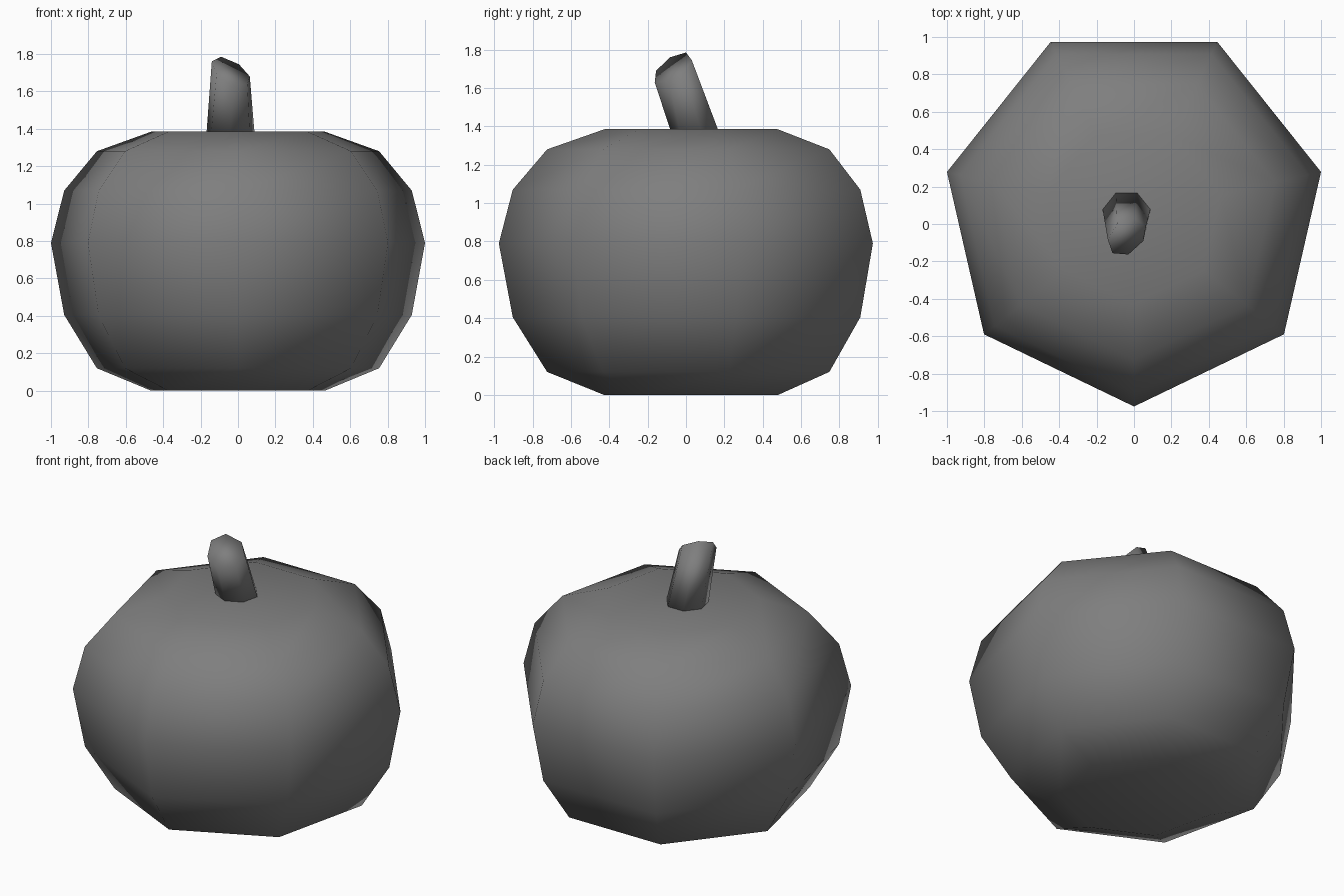
import bpy, bmesh, math
from mathutils import Vector

SIDES = 7

cube = bpy.data.objects.get("Cube")
if cube:
    bpy.data.objects.remove(cube, do_unlink=True)

# One plain grey for the whole model
grey = bpy.data.materials.new("mid grey")
grey.use_nodes = True
grey.diffuse_color = (0.21, 0.21, 0.21, 1)
grey.node_tree.nodes["Principled BSDF"].inputs["Base Color"].default_value = grey.diffuse_color


def ring(x, y, z, radius):
    """Seven-sided ring with one corner pointing to the front."""
    angles = [math.tau * i / SIDES for i in range(SIDES)]
    return [Vector((x + radius * math.sin(a), y - radius * math.cos(a), z)) for a in angles]


def loft(name, rings):
    """Skin a stack of rings, close both ends and shade smooth."""
    bm = bmesh.new()
    loops = [[bm.verts.new(p) for p in r] for r in rings]
    for low, high in zip(loops, loops[1:]):
        for i in range(SIDES):
            j = (i + 1) % SIDES
            bm.faces.new((low[i], low[j], high[j], high[i]))
    bm.faces.new(loops[0][::-1])
    bm.faces.new(loops[-1])
    bmesh.ops.recalc_face_normals(bm, faces=bm.faces)
    for face in bm.faces:
        face.smooth = True
    mesh = bpy.data.meshes.new(name)
    bm.to_mesh(mesh)
    bm.free()
    mesh.materials.append(grey)
    obj = bpy.data.objects.new(name, mesh)
    bpy.context.collection.objects.link(obj)
    return obj


# Squat body: radius and height of each ring
profile = [(0.477, 0), (0.774, 0.12), (0.953, 0.405), (1.0257, 0.79),
           (0.953, 1.07), (0.774, 1.28), (0.475, 1.385)]
loft("pumpkin_body", [ring(0, 0.05, z, r) for r, z in profile])

# Leaning stem with a slanted tip, corners listed from the front round to the right
tip = [(-0.03, -0.163, 1.63), (0.05, -0.09, 1.637), (0.063, -0.015, 1.68),
       (0.005, 0.03, 1.745), (-0.09, 0.0, 1.785), (-0.14, -0.083, 1.76),
       (-0.115, -0.156, 1.69)]
loft("stem", [ring(-0.04, 0.048, 1.385, 0.131), [Vector(p) for p in tip]])
